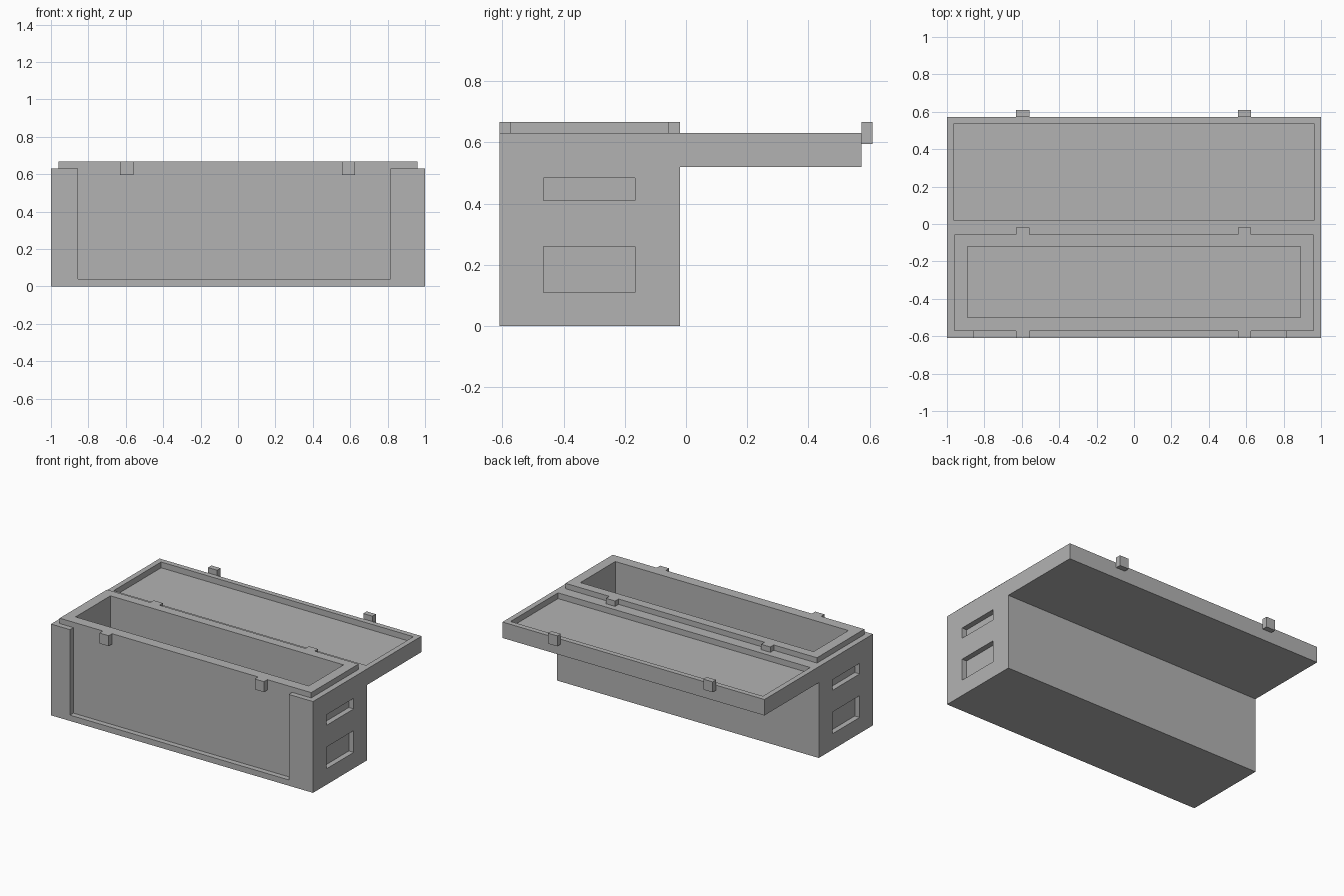
import bpy
import bmesh
from mathutils import Vector

cube = bpy.data.objects.get("Cube")
if cube:
    bpy.data.objects.remove(cube, do_unlink=True)

grey = bpy.data.materials.new("plain grey")
grey.use_nodes = True
grey.diffuse_color = (0.45, 0.45, 0.45, 1)
grey.node_tree.nodes["Principled BSDF"].inputs["Base Color"].default_value = grey.diffuse_color


def extrude(name, profile, x0, x1):
    """Solid made by extruding a (y, z) profile along x."""
    bm = bmesh.new()
    face = bm.faces.new([bm.verts.new((x0, y, z)) for y, z in profile])
    moved = bmesh.ops.extrude_face_region(bm, geom=[face])["geom"]
    verts = [v for v in moved if isinstance(v, bmesh.types.BMVert)]
    bmesh.ops.translate(bm, verts=verts, vec=Vector((x1 - x0, 0, 0)))
    bmesh.ops.recalc_face_normals(bm, faces=bm.faces)
    mesh = bpy.data.meshes.new(name)
    bm.to_mesh(mesh)
    bm.free()
    mesh.materials.append(grey)
    obj = bpy.data.objects.new(name, mesh)
    bpy.context.scene.collection.objects.link(obj)
    return obj


def box(name, x, y, z):
    profile = [(y[0], z[0]), (y[1], z[0]), (y[1], z[1]), (y[0], z[1])]
    return extrude(name, profile, *x)


def carve(obj, x, y, z):
    """Cut a box-shaped pocket and bake the result."""
    cutter = box("cutter", x, y, z)
    cutter.hide_render = True
    mod = obj.modifiers.new("pocket", "BOOLEAN")
    mod.operation = "DIFFERENCE"
    mod.solver = "EXACT"
    mod.object = cutter
    bpy.context.view_layer.update()
    graph = bpy.context.evaluated_depsgraph_get()
    baked = bpy.data.meshes.new_from_object(obj.evaluated_get(graph))
    obj.modifiers.clear()
    obj.data = baked
    bpy.data.objects.remove(cutter, do_unlink=True)


BACK, TOP, LIP = -0.02, 0.63, 0.667
FRONT, PANEL = -0.61, -0.573
cavity = ((-0.89, 0.89), (-0.5, -0.12))

# Chest and its opened lid, sharing one flat top
chest = extrude("chest_with_open_lid",
                [(FRONT, 0), (BACK, 0), (BACK, 0.52), (0.573, 0.52), (0.573, TOP), (FRONT, TOP)],
                -1, 1)
carve(chest, *cavity, (0.1, 0.8))                              # storage space
carve(chest, (-0.855, 0.815), (-0.8, PANEL), (0.04, 0.8))      # sunken front panel
carve(chest, (-0.963, 0.963), (0.02, 0.537), (0.59, 0.8))      # lid tray

# Handle recesses on both ends
for side in (-1, 1):
    span = sorted((side * 0.963, side * 1.2))
    for heights in ((0.11, 0.26), (0.41, 0.483)):
        carve(chest, span, (-0.465, -0.167), heights)

# Raised rim around the opening
rim = box("opening_rim", (-0.96, 0.96), (PANEL, -0.057), (TOP, LIP))
carve(rim, *cavity, (0.5, 0.8))

# Latches on the front, hinge tabs behind the rim, catches on the lid edge
for label, x in (("right", -0.595), ("left", 0.59)):
    width = (x - 0.035, x + 0.035)
    box(f"front_latch_{label}", width, (FRONT, PANEL), (0.595, LIP))
    box(f"hinge_tab_{label}", width, (-0.057, BACK), (TOP, LIP))
    box(f"lid_catch_{label}", width, (0.573, 0.61), (0.595, LIP))
